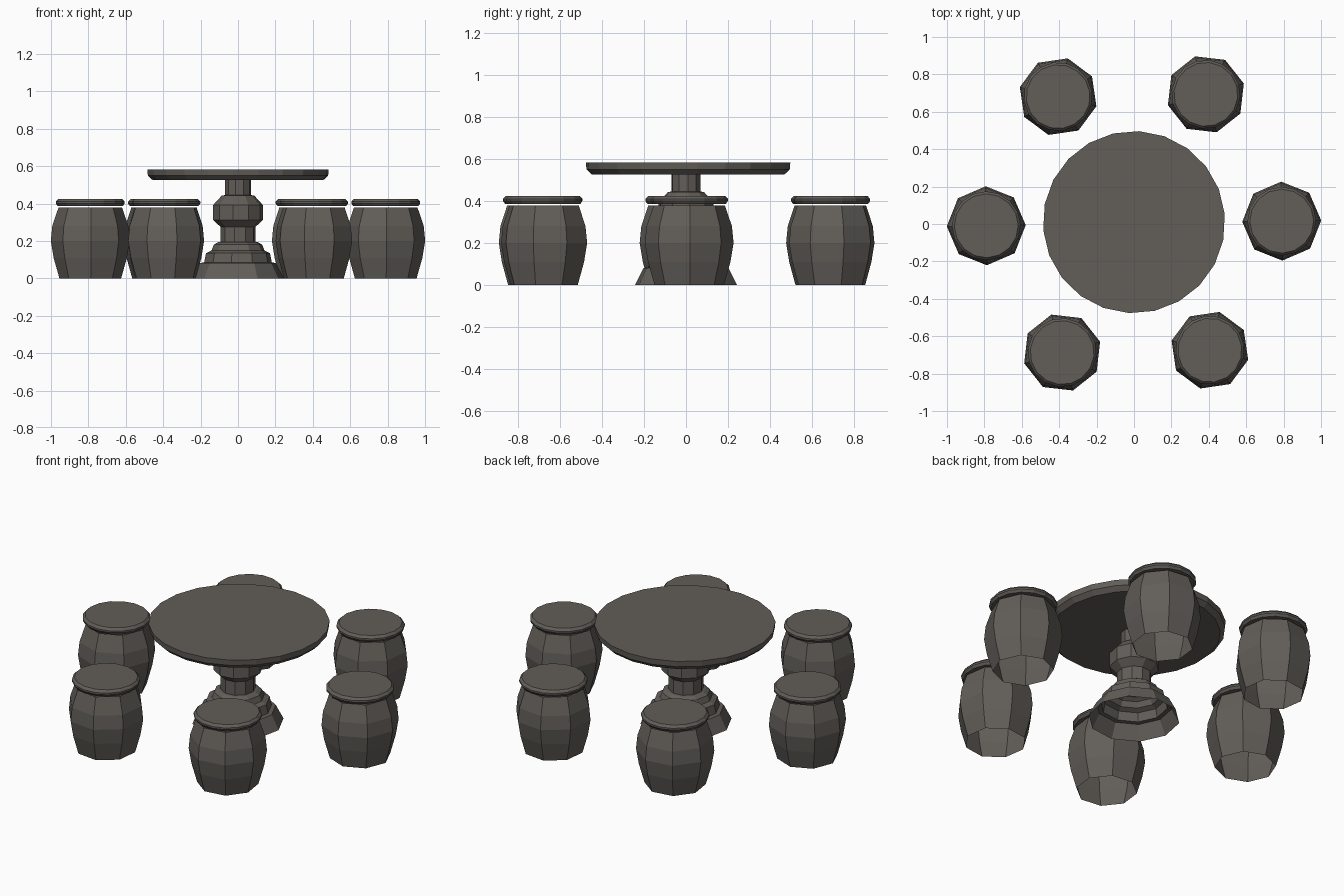
import bpy, bmesh, math

if "Cube" in bpy.data.objects:
    bpy.data.objects.remove(bpy.data.objects["Cube"])

stone = bpy.data.materials.new("dark_stone")
stone.diffuse_color = (0.122, 0.112, 0.100, 1)
stone.use_nodes = True
stone.node_tree.nodes["Principled BSDF"].inputs["Base Color"].default_value = stone.diffuse_color


def lathe(name, profile, sides, centre=(0, 0), turn=0.0, cap_bottom=False, cap_top=False):
    """Flat-faced turned part; profile is (radius, z) from bottom to top."""
    bm = bmesh.new()
    rings = []
    for r, z in profile:
        ring = []
        for i in range(sides):
            a = turn + 2 * math.pi * i / sides
            ring.append(bm.verts.new((centre[0] + r * math.cos(a),
                                      centre[1] + r * math.sin(a), z)))
        rings.append(ring)
    for lo, hi in zip(rings, rings[1:]):
        for i in range(sides):
            j = (i + 1) % sides
            bm.faces.new((lo[i], lo[j], hi[j], hi[i]))
    if cap_bottom:
        bm.faces.new(rings[0][::-1])
    if cap_top:
        bm.faces.new(rings[-1])
    mesh = bpy.data.meshes.new(name)
    bm.to_mesh(mesh)
    bm.free()
    mesh.materials.append(stone)
    obj = bpy.data.objects.new(name, mesh)
    bpy.context.collection.objects.link(obj)
    return obj


# Round table top with bevelled lower edge
lathe("table_top", [(0.458, 0.525), (0.484, 0.55), (0.487, 0.583)], 22,
      centre=(0, 0.01), turn=math.radians(5), cap_bottom=True, cap_top=True)

# Stepped, turned pedestal, hollow underneath
lathe("pedestal", [(0.247, 0.0), (0.205, 0.082), (0.182, 0.085), (0.172, 0.135),
                   (0.143, 0.148), (0.130, 0.18), (0.108, 0.193), (0.094, 0.195),
                   (0.094, 0.275), (0.134, 0.312), (0.134, 0.392), (0.088, 0.442),
                   (0.070, 0.445), (0.070, 0.527)], 10, turn=math.radians(7))

# Six barrel stools around the table, each with a separate seat slab
barrel = [(0.165, 0.0), (0.196, 0.11), (0.211, 0.2), (0.203, 0.28), (0.170, 0.378)]
seat = [(0.174, 0.386), (0.184, 0.40), (0.184, 0.41), (0.171, 0.424)]
for k in range(6):
    a = math.radians(0.9 + 60 * k)
    c = (0.79 * math.cos(a), 0.79 * math.sin(a) + 0.003)
    lathe(f"stool_barrel_{k + 1}", barrel, 8, c, a)
    lathe(f"stool_seat_{k + 1}", seat, 16, c, a, cap_bottom=True, cap_top=True)
